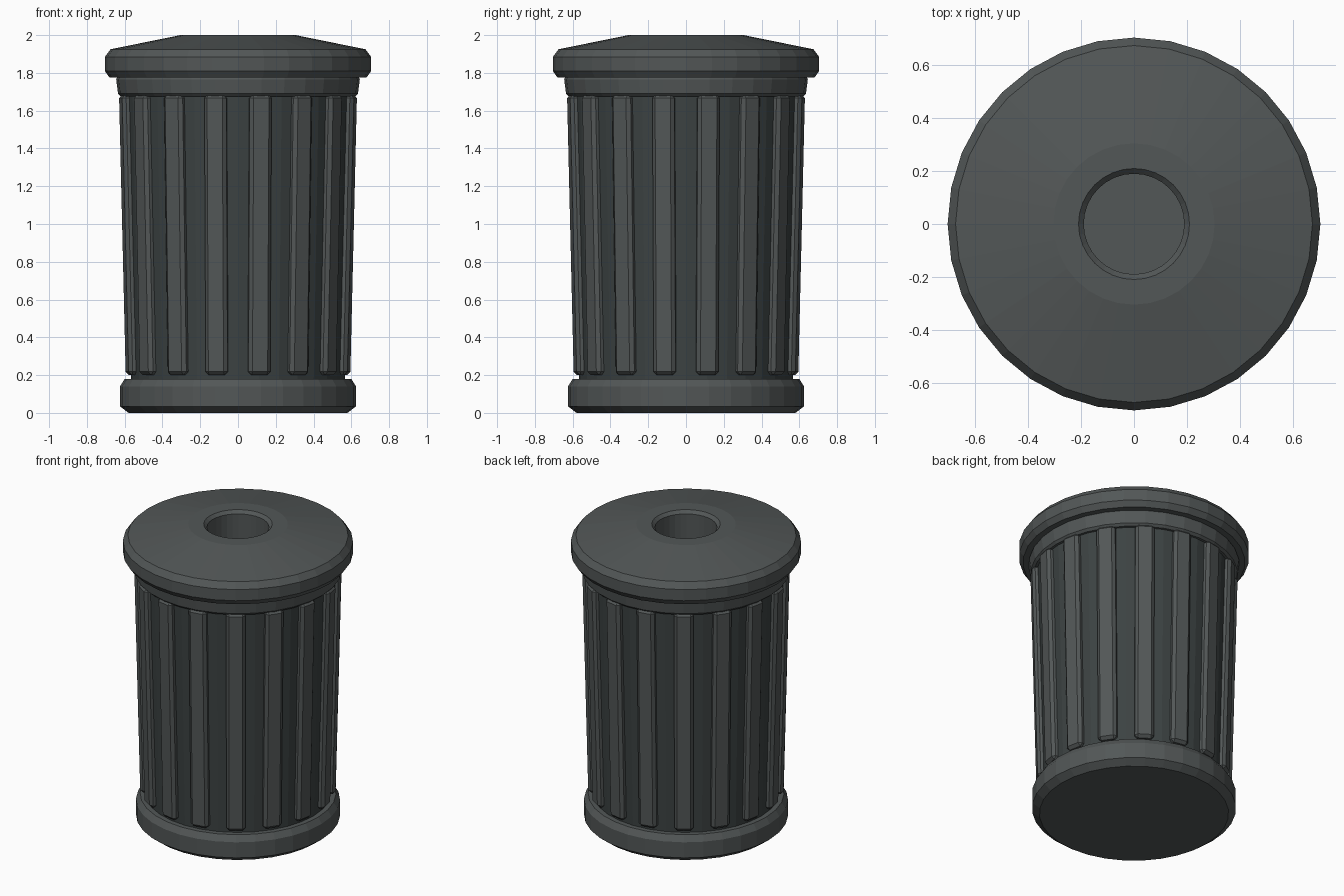
import bpy, bmesh, math
from mathutils import Matrix

if "Cube" in bpy.data.objects:
    bpy.data.objects.remove(bpy.data.objects["Cube"])

SIDES = 32


def material(name, rgb):
    m = bpy.data.materials.new(name)
    m.diffuse_color = (*rgb, 1)
    m.use_nodes = True
    m.node_tree.nodes["Principled BSDF"].inputs["Base Color"].default_value = m.diffuse_color
    return m


grey = material("grey_metal", (0.085, 0.095, 0.095))
dark = material("dark_metal", (0.045, 0.055, 0.055))


def add_object(name, bm, mat):
    bmesh.ops.recalc_face_normals(bm, faces=bm.faces)
    mesh = bpy.data.meshes.new(name)
    bm.to_mesh(mesh)
    bm.free()
    mesh.materials.append(mat)
    ob = bpy.data.objects.new(name, mesh)
    bpy.context.collection.objects.link(ob)
    return ob


def lathe(name, profile, mat, closed=False):
    """Revolve (radius, z) points; open profiles get flat end caps."""
    bm = bmesh.new()
    rings = []
    for r, z in profile:
        rings.append([bm.verts.new((r * math.cos(a), r * math.sin(a), z))
                      for a in (2 * math.pi * i / SIDES for i in range(SIDES))])
    pairs = list(zip(rings, rings[1:]))
    if closed:
        pairs.append((rings[-1], rings[0]))
    else:
        bm.faces.new(rings[0])
        bm.faces.new(rings[-1])
    for a, b in pairs:
        for i in range(SIDES):
            j = (i + 1) % SIDES
            bm.faces.new((a[i], a[j], b[j], b[i]))
    return add_object(name, bm, mat)


# Tapered body and its bands
lathe("body", [(0.565, 0.1), (0.605, 1.72)], dark)
lathe("base_band", [(0.58, 0), (0.625, 0.035), (0.625, 0.14), (0.60, 0.18)], grey)
lathe("collar", [(0.62, 1.675), (0.635, 1.69), (0.645, 1.765), (0.635, 1.79)], grey)

# Domed lid with a round opening, and the dark floor seen through it
lathe("lid", [(0.19, 1.775), (0.68, 1.775), (0.705, 1.81), (0.705, 1.885),
              (0.675, 1.925), (0.305, 2.0), (0.21, 2.0), (0.19, 1.98)],
      grey, closed=True)
lathe("opening_floor", [(0.3, 1.755), (0.3, 1.78)], dark)

# Sixteen bevelled ribs leaning outwards with the body
Z0, Z1 = 0.2, 1.685
bm = bmesh.new()
for i in range(16):
    rib = bmesh.new()
    bmesh.ops.create_cube(rib, size=1, matrix=Matrix.Diagonal((0.08, 0.118, Z1 - Z0, 1)))
    bmesh.ops.bevel(rib, geom=rib.edges[:], offset=0.018, segments=1, affect='EDGES')
    for v in rib.verts:
        v.co.z += (Z0 + Z1) / 2
        v.co.x += 0.558 + 0.036 * (v.co.z - Z0) / (Z1 - Z0)
    rib.transform(Matrix.Rotation(2 * math.pi * (i + 0.5) / 16, 4, 'Z'))
    tmp = bpy.data.meshes.new("rib_part")
    rib.to_mesh(tmp)
    rib.free()
    bm.from_mesh(tmp)
    bpy.data.meshes.remove(tmp)
add_object("ribs", bm, grey)
